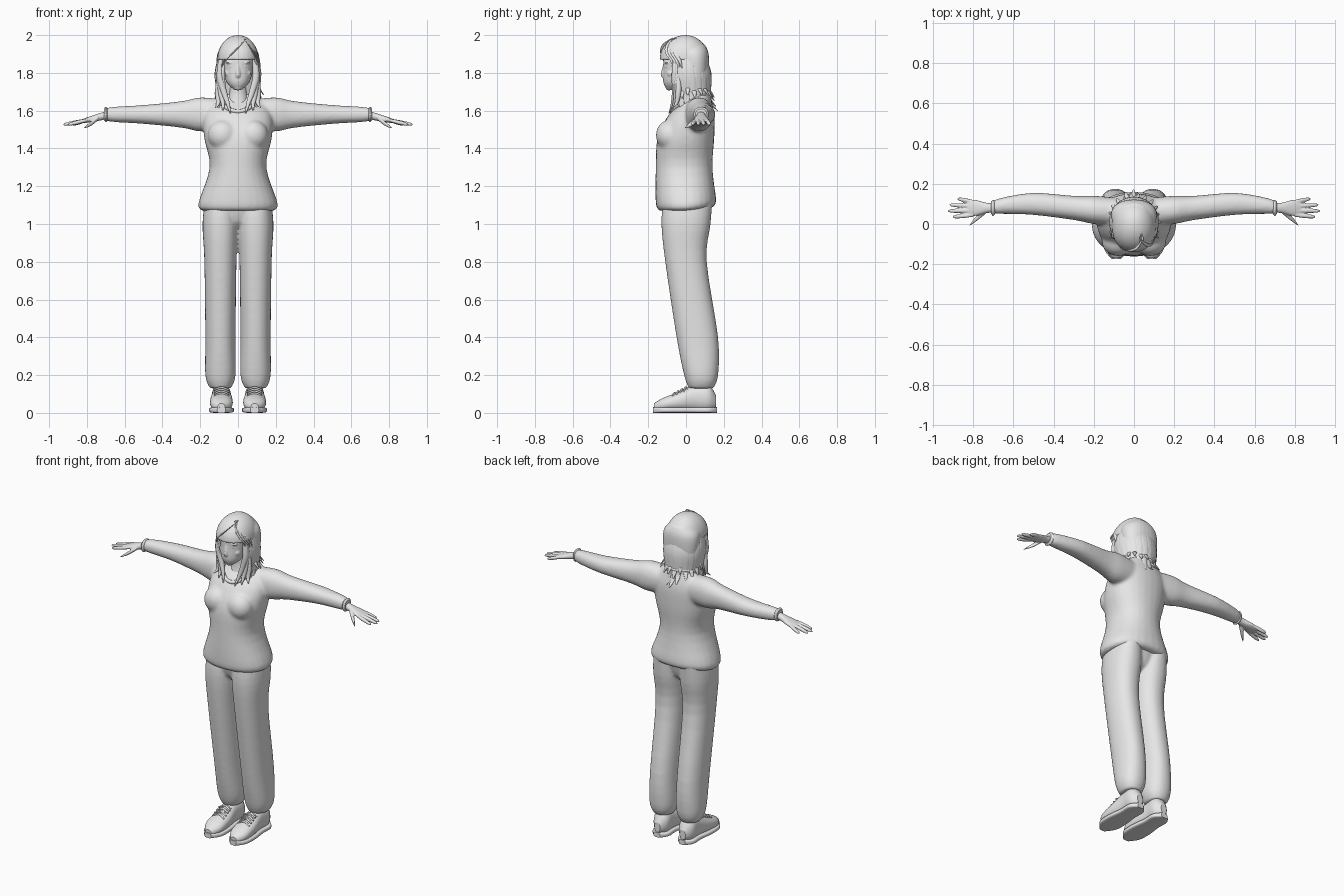
import bpy, bmesh, math, random
from mathutils import Vector, Matrix

random.seed(4)
if "Cube" in bpy.data.objects:
    bpy.data.objects.remove(bpy.data.objects["Cube"], do_unlink=True)

X, Y, Z = Vector((1, 0, 0)), Vector((0, 1, 0)), Vector((0, 0, 1))
SIDES = {"left": 1, "right": -1}
STEPS = 4

grey = bpy.data.materials.new("plain grey")
grey.use_nodes = True
grey.diffuse_color = (.8, .8, .8, 1)
grey.node_tree.nodes["Principled BSDF"].inputs["Base Color"].default_value = grey.diffuse_color


def resample(rows):
    """Smooth curve through the rows (Catmull-Rom)."""
    result = []
    last = len(rows) - 1
    for i in range(last):
        before, start, end, after = (rows[max(i - 1, 0)], rows[i], rows[i + 1],
                                     rows[min(i + 2, last)])
        for k in range(STEPS):
            t = k / STEPS
            result.append([q + t / 2 * (r - p + t * (2 * p - 5 * q + 4 * r - s
                           + t * (3 * (q - r) + s - p)))
                           for p, q, r, s in zip(before, start, end, after)])
    return result + [rows[last]]


def skin(bm, rows, u, v, sides=28, power=2.2):
    """Closed skin through rounded sections (x, y, z, radius on u, radius on v)."""
    rings = []
    for x, y, z, ru, rv in resample(rows):
        ring = []
        for k in range(sides):
            c, s = math.cos(math.tau * k / sides), math.sin(math.tau * k / sides)
            across = math.copysign(abs(c) ** (2 / power), c) * max(ru, .001)
            along = math.copysign(abs(s) ** (2 / power), s) * max(rv, .001)
            ring.append(bm.verts.new(Vector((x, y, z)) + u * across + v * along))
        rings.append(ring)
    for lower, upper in zip(rings, rings[1:]):
        for k in range(sides):
            j = (k + 1) % sides
            bm.faces.new((lower[k], lower[j], upper[j], upper[k]))
    bm.faces.new(rings[0])
    bm.faces.new(rings[-1])


def upright(bm, rows, x=0):
    """Rows: height, y centre, half width, half depth."""
    skin(bm, [(x, y, z, w, d) for z, y, w, d in rows], X, Y)


def sideways(bm, rows, side, height, slope=0):
    """Rows: distance from the middle, y centre, half depth, half height."""
    skin(bm, [(x * side, y, height - slope * x, d, h) for x, y, d, h in rows], Y, Z)


def lengthwise(bm, rows, x, power):
    """Rows: y, height, half width, half height."""
    skin(bm, [(x, y, z, w, h) for y, z, w, h in rows], X, Z, power=power)


def strand(bm, points, width, thick, u, v):
    """Tapering lock, finger or lace along a few points."""
    rows = []
    for i, point in enumerate(points):
        taper = math.sin(math.pi * (.3 + .65 * i / (len(points) - 1)))
        rows.append((*point, width * taper, thick * taper))
    skin(bm, rows, u, v, sides=12)


def ball(bm, center, size):
    matrix = Matrix.Translation(center) @ Matrix.Diagonal((*size, 1))
    bmesh.ops.create_uvsphere(bm, u_segments=20, v_segments=12, radius=1, matrix=matrix)


def finish(name, bm, voxel=0, smooth=3):
    """Make the object; a voxel size fuses its volumes into one skin."""
    bmesh.ops.recalc_face_normals(bm, faces=bm.faces)
    for face in bm.faces:
        face.smooth = len(face.verts) < 5
    mesh = bpy.data.meshes.new(name)
    bm.to_mesh(mesh)
    bm.free()
    mesh.materials.append(grey)
    ob = bpy.data.objects.new(name, mesh)
    bpy.context.scene.collection.objects.link(ob)
    if voxel:
        fuse = ob.modifiers.new("fuse", "REMESH")
        fuse.mode, fuse.voxel_size, fuse.use_smooth_shade = "VOXEL", voxel, True
        soften = ob.modifiers.new("soften", "SMOOTH")
        soften.factor, soften.iterations = .5, smooth


# Sweater: torso with raised back hem, bust and sleeves
bm = bmesh.new()
upright(bm, [(1.07, 0, .19, .14), (1.11, 0, .21, .16), (1.3, -.01, .15, .15), (1.46, 0, .18, .15),
             (1.58, .03, .18, .12), (1.66, .06, .12, .07), (1.7, .06, .07, .06)])
for vert in bm.verts:
    if vert.co.z < 1.2 and vert.co.y > 0:
        vert.co.z += vert.co.y * (1.2 - vert.co.z)
for side in SIDES.values():
    sideways(bm, [(.08, .06, .07, .08), (.2, .07, .07, .09), (.3, .08, .06, .07),
                  (.5, .1, .055, .05), (.66, .09, .04, .04), (.71, .08, .03, .03)], side, 1.58)
    ball(bm, (.08 * side, -.09, 1.47), (.08, .07, .08))
finish("sweater", bm, .009, 8)

# Neckline: rolled edge dipping at the front
curve = bpy.data.curves.new("neckline", "CURVE")
curve.dimensions, curve.bevel_depth = "3D", .011
line = curve.splines.new("POLY")
line.points.add(31)
line.use_cyclic_u = line.use_smooth = True
for i, point in enumerate(line.points):
    s, c = math.sin(math.tau * i / 32), math.cos(math.tau * i / 32)
    point.co = (.1 * s, .025 - .1 * c, 1.645 - .05 * c + .03 * s * s, 1)
curve.materials.append(grey)
bpy.context.scene.collection.objects.link(bpy.data.objects.new("neckline", curve))

# Trousers: hips and two legs
bm = bmesh.new()
upright(bm, [(.98, 0, .05, .06), (1.02, 0, .12, .1), (1.13, 0, .17, .13)])
for side in SIDES.values():
    upright(bm, [(1.13, .01, .08, .13), (1, 0, .095, .13), (.8, 0, .085, .11), (.4, .06, .08, .11),
                 (.2, .08, .08, .09), (.13, .08, .055, .065)], .093 * side)
finish("trousers", bm, .008, 5)

for name, side in SIDES.items():
    # Shoe, its flattened sole and crossed laces
    upper = [(-.17, .03, .02, .02), (-.12, .045, .055, .035), (-.04, .06, .06, .05),
             (.05, .08, .05, .07), (.12, .08, .05, .07), (.16, .06, .02, .03)]
    bm = bmesh.new()
    lengthwise(bm, upper, .088 * side, 2.2)
    finish(name + "_shoe", bm)
    bm = bmesh.new()
    lengthwise(bm, [(y * 1.03, .015, w * 1.1, .015) for y, z, w, h in upper], .088 * side, 4)
    finish(name + "_sole", bm)
    bm = bmesh.new()
    for i in range(4):
        for cross in (1, -1):
            strand(bm, [((.088 + .04 * cross * k) * side, .02 * i - .06 + .01 * k,
                         .105 + .01 * i - .014 * abs(k)) for k in (-1, 0, 1)], .006, .006, Y, Z)
    finish(name + "_laces", bm)

    # Sleeve cuff
    bm = bmesh.new()
    sideways(bm, [(.69, .08, .03, .03), (.7, .08, .04, .04), (.71, .08, .03, .03)], side, 1.58)
    finish(name + "_cuff", bm)

    # Hand: palm, fanned fingers and thumb
    bm = bmesh.new()
    sideways(bm, [(.68, .08, .025, .02), (.73, .08, .025, .02), (.79, .08, .04, .015),
                  (.83, .08, .035, .01)], side, 1.75, .25)
    for i in range(4):
        t = i - 1.5
        tip = Vector((side * (.925 - .008 * t - .016 * t * t), .08 + .03 * t, 1.526))
        base = Vector((side * .8, .078 + .022 * t, 1.55))
        strand(bm, [base, base.lerp(tip, .5), base.lerp(tip, .9), tip], .011, .011, Y, Z)
    strand(bm, [(.74 * side, .06, 1.56), (.78 * side, .03, 1.53), (.82 * side, -.01, 1.505)],
           .015, .013, Y, Z)
    finish(name + "_hand", bm, .004, 2)

    # Eye
    bm = bmesh.new()
    ball(bm, (.034 * side, -.098, 1.833), (.016, .014, .009))
    finish(name + "_eye", bm)

# Head: face, neck, nose, lips, chin, brows and cheeks
bm = bmesh.new()
upright(bm, [(1.71, -.08, .02, .02), (1.75, -.05, .06, .07), (1.82, -.02, .08, .1),
             (1.9, -.01, .08, .1), (1.97, 0, .02, .03)])
upright(bm, [(1.6, .04, .07, .08), (1.69, .03, .05, .05), (1.8, .02, .05, .05)])
upright(bm, [(1.85, -.11, .008, .01), (1.79, -.117, .014, .016), (1.77, -.11, .01, .01)])
ball(bm, (0, -.11, 1.757), (.024, .012, .005))
ball(bm, (0, -.106, 1.748), (.02, .012, .006))
ball(bm, (0, -.09, 1.722), (.022, .018, .015))
for side in SIDES.values():
    ball(bm, (.035 * side, -.1, 1.855), (.03, .015, .007))
    ball(bm, (.045 * side, -.08, 1.797), (.025, .022, .022))
finish("head", bm, .004)

# Hair: domed crown over a back curtain
bm = bmesh.new()
dome = [math.pi / 2 * i / 6 for i in range(7)]
upright(bm, [(1.87 + .13 * math.sin(a), -.01 * math.cos(a), .11 * math.cos(a), .13 * math.cos(a))
             for a in dome])
upright(bm, [(1.64, .06, .08, .05), (1.8, .05, .11, .07), (1.9, .04, .11, .08), (1.95, .03, .07, .07)])
finish("hair_crown", bm, .006)

# Hair: flicked locks round the sides and back, in two layers
bm = bmesh.new()
for layer in range(2):
    for i in range(15):
        angle = math.radians(62 + 17 * i + 6 * layer)
        outward = Vector((math.sin(angle), -math.cos(angle), 0))
        tip = 1.6 + .055 * layer + random.uniform(-.01, .03)
        path = [(1.9, .09), (1.8, .11), (1.7, .1), (tip + .04, .105), (tip, random.uniform(.12, .14))]
        strand(bm, [outward * r + Y * (1.9 - z) * .1 + Z * z for z, r in path],
               .026, .014, outward.cross(Z), outward)
finish("hair_locks", bm)

# Hair: long front locks over the collar
bm = bmesh.new()
for side in SIDES.values():
    for k in range(3):
        path = [(.09, -.06, 1.87), (.095, -.06, 1.78), (.075 + .015 * k, -.06, 1.7),
                (.055 + .025 * k, -.07, 1.64), (.04 + .04 * k, -.09, 1.585 + .015 * k)]
        strand(bm, [(x * side, y + .01 * k, z) for x, y, z in path], .018, .016, X, Y)
finish("front_locks", bm)

# Hair: side-swept fringe from an off-centre parting
bm = bmesh.new()
sweeps = {-1: [(.035, -.07, 1.97), (0, -.12, 1.93), (-.05, -.12, 1.885), (-.085, -.09, 1.83)],
          1: [(.04, -.07, 1.97), (.07, -.1, 1.925), (.09, -.08, 1.88), (.1, -.06, 1.82)]}
for side, path in sweeps.items():
    for k in range(4):
        strand(bm, [(x + .005 * k * side, y + .014 * k, z) for x, y, z in path],
               .026, .013, Vector((-.6 * side, 0, .8)), Y)
finish("fringe", bm)
